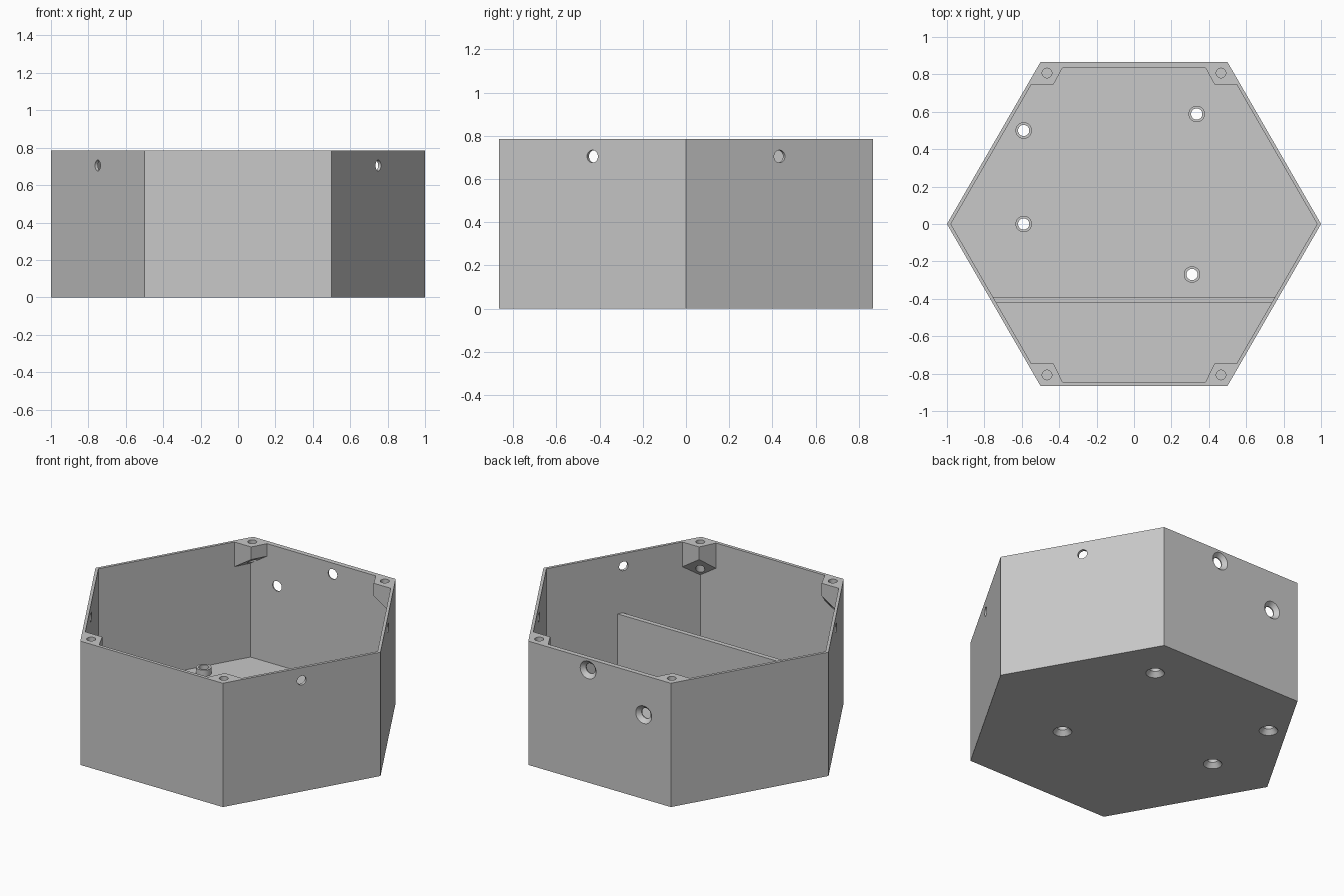
import bpy, bmesh, math
from mathutils import Vector, Matrix

if "Cube" in bpy.data.objects:
    bpy.data.objects.remove(bpy.data.objects["Cube"])

HEIGHT, FLOOR = 0.785, 0.035
APOTHEM = math.sqrt(3) / 2
# wall thickness by the direction each wall faces, in degrees
WALLS = {30: 0.018, 90: 0.031, 150: 0.018, 210: 0.018, 270: 0.021, 330: 0.018}

grey = bpy.data.materials.new("light grey plastic")
grey.use_nodes = True
grey.diffuse_color = (0.58, 0.58, 0.58, 1)
grey.node_tree.nodes["Principled BSDF"].inputs["Base Color"].default_value = grey.diffuse_color


def make(name, bm):
    bmesh.ops.recalc_face_normals(bm, faces=bm.faces)
    me = bpy.data.meshes.new(name)
    bm.to_mesh(me)
    bm.free()
    me.materials.append(grey)
    ob = bpy.data.objects.new(name, me)
    bpy.context.collection.objects.link(ob)
    return ob


def prism(name, outline, bottom, top):
    """Upright prism; bottom is a function of x and y."""
    bm = bmesh.new()
    lo = [bm.verts.new((x, y, bottom(x, y))) for x, y in outline]
    hi = [bm.verts.new((x, y, top)) for x, y in outline]
    bm.faces.new(lo)
    bm.faces.new(hi)
    n = len(outline)
    for i in range(n):
        j = (i + 1) % n
        bm.faces.new((lo[i], lo[j], hi[j], hi[i]))
    return make(name, bm)


def lathe(name, profile, origin, axis, segments=32):
    """Closed round solid from (radius, distance) pairs along an axis."""
    bm = bmesh.new()
    rings = [[bm.verts.new((r * math.cos(i * math.tau / segments),
                            r * math.sin(i * math.tau / segments), d))
              for i in range(segments)] for r, d in profile]
    for a, b in zip(rings, rings[1:]):
        for i in range(segments):
            j = (i + 1) % segments
            bm.faces.new((a[i], a[j], b[j], b[i]))
    bm.faces.new(rings[0])
    bm.faces.new(rings[-1])
    turn = Vector((0, 0, 1)).rotation_difference(Vector(axis)).to_matrix().to_4x4()
    bm.transform(Matrix.Translation(origin) @ turn)
    return make(name, bm)


def combine(target, tool, operation):
    mod = target.modifiers.new("combine", 'BOOLEAN')
    mod.operation, mod.object, mod.solver = operation, tool, 'EXACT'
    bpy.context.view_layer.objects.active = target
    bpy.ops.object.modifier_apply(modifier=mod.name)
    bpy.data.objects.remove(tool)


def hexagon(inset):
    """Corners of the hexagon, with the walls moved in by a share of their thickness."""
    points = []
    for k in range(6):
        a, b = (60 * k - 30) % 360, 60 * k + 30
        da, db = (APOTHEM - inset * WALLS[w] for w in (a, b))
        a, b = math.radians(a), math.radians(b)
        det = math.sin(b - a)
        points.append(((da * math.sin(b) - db * math.sin(a)) / det,
                       (db * math.cos(a) - da * math.cos(b)) / det))
    return points


# hollow hexagonal tray
body = prism("hexagonal_box", hexagon(0), lambda x, y: 0, HEIGHT)
combine(body, prism("cavity", hexagon(1), lambda x, y: FLOOR, HEIGHT + 0.2), 'DIFFERENCE')

# four corner screw blocks with sloping undersides
mid = hexagon(0.5)
for sx in (1, -1):
    for sy in (1, -1):
        back = sy > 0
        a = Vector((0.553, 0.746))
        b = Vector((0.43, 0.746))
        c = Vector((0.382, 0.835 if back else 0.845))
        # drop of the underside below the rim at a, b and c
        drop_a, drop_b, drop_c = (0.16, 0.08, 0.08) if back else (0.16, 0.08, 0.16)
        gx = (drop_a - drop_b) / (a.x - b.x)
        gy = (drop_c - drop_b - gx * (c.x - b.x)) / (c.y - b.y)

        def under(x, y):
            return HEIGHT - drop_b - gx * (abs(x) - b.x) - gy * (abs(y) - b.y)

        corner = mid[1] if back else (mid[5][0], -mid[5][1])
        outline = [(a.x + 0.009, a.y), (b.x, b.y), (c.x, c.y), (c.x, corner[1]), corner]
        block = prism("screw_block", [(sx * x, sy * y) for x, y in outline], under, HEIGHT)
        combine(body, block, 'UNION')
        hole = lathe("screw_hole", [(0.026, 0.5), (0.026, 0.9)],
                     (sx * 0.465, sy * 0.807, 0), (0, 0, 1))
        combine(body, hole, 'DIFFERENCE')

# cross partition, ends buried in the slanted walls
ends = [(-0.755, -0.39), (0.755, -0.39), (0.738, -0.42), (-0.738, -0.42)]
combine(body, prism("partition", ends, lambda x, y: FLOOR / 2, 0.41), 'UNION')

# floor standoffs with countersunk through holes
for x, y in ((-0.59, 0.5), (-0.59, 0.0), (0.335, 0.588), (0.31, -0.27)):
    combine(body, lathe("standoff", [(0.044, FLOOR / 2), (0.044, 0.075)],
                        (x, y, 0), (0, 0, 1)), 'UNION')
    combine(body, lathe("countersink", [(0.054, -0.02), (0.054, 0.0), (0.03, 0.028), (0.03, 0.2)],
                        (x, y, 0), (0, 0, 1)), 'DIFFERENCE')

# countersunk holes in the back wall
for x, z in ((0.08, 0.715), (-0.31, 0.535)):
    combine(body, lathe("back_hole", [(0.056, -0.02), (0.056, 0.0), (0.032, 0.024), (0.032, 0.08)],
                        (x, APOTHEM, z), (0, -1, 0)), 'DIFFERENCE')

# plain holes in three slanted walls
for degrees in (30, 210, 330):
    n = Vector((math.cos(math.radians(degrees)), math.sin(math.radians(degrees)), 0))
    combine(body, lathe("side_hole", [(0.029, -0.1), (0.029, 0.1)],
                        n * APOTHEM + Vector((0, 0, 0.705)), n), 'DIFFERENCE')

# flat walls, smooth round holes
bpy.ops.object.select_all(action='DESELECT')
body.select_set(True)
bpy.context.view_layer.objects.active = body
bpy.ops.object.shade_smooth_by_angle(angle=math.radians(25))
